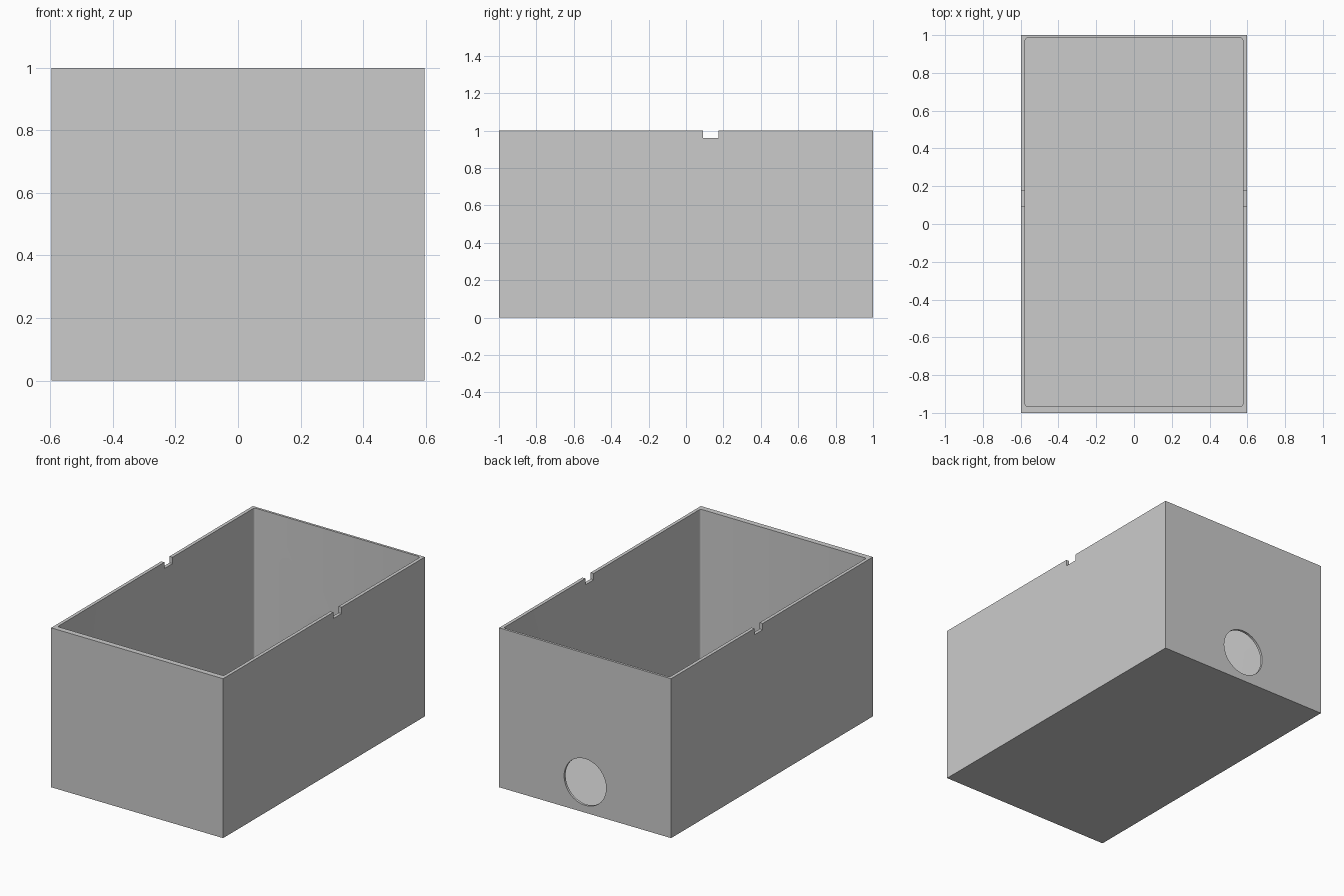
import bpy
import bmesh

if "Cube" in bpy.data.objects:
    bpy.data.objects.remove(bpy.data.objects["Cube"], do_unlink=True)

HALF_X, HALF_Y, HEIGHT = 0.597, 1.0, 1.0
SIDE_WALL, FRONT_WALL, BACK_WALL, FLOOR = 0.021, 0.035, 0.015, 0.025

grey = bpy.data.materials.new("light_grey")
grey.use_nodes = True
grey.diffuse_color = (0.6, 0.6, 0.6, 1)
grey.node_tree.nodes["Principled BSDF"].inputs["Base Color"].default_value = (0.6, 0.6, 0.6, 1)


def block(name, low, high, corner=0):
    """Box between two corners, with optionally rounded vertical edges."""
    bm = bmesh.new()
    bmesh.ops.create_cube(bm, size=1)
    for v in bm.verts:
        v.co = [low[i] if v.co[i] < 0 else high[i] for i in range(3)]
    if corner:
        upright = [e for e in bm.edges if abs(e.verts[0].co.z - e.verts[1].co.z) > 0.1]
        bmesh.ops.bevel(bm, geom=upright, offset=corner, segments=4, profile=0.5,
                        affect='EDGES')
    mesh = bpy.data.meshes.new(name)
    bm.to_mesh(mesh)
    bm.free()
    mesh.materials.append(grey)
    obj = bpy.data.objects.new(name, mesh)
    bpy.context.collection.objects.link(obj)
    return obj


def cut(target, cutter):
    """Subtract the cutter from the target and discard it."""
    cutter.hide_render = True
    mod = target.modifiers.new(cutter.name, 'BOOLEAN')
    mod.operation = 'DIFFERENCE'
    mod.solver = 'EXACT'
    mod.object = cutter
    bpy.context.view_layer.objects.active = target
    bpy.ops.object.modifier_apply(modifier=mod.name)
    bpy.data.objects.remove(cutter, do_unlink=True)


# Solid body of the open box
box = block("open_box", (-HALF_X, -HALF_Y, 0), (HALF_X, HALF_Y, HEIGHT))

# Inner cavity with slightly rounded corners
cut(box, block("cavity",
               (-HALF_X + SIDE_WALL, -HALF_Y + FRONT_WALL, FLOOR),
               (HALF_X - SIDE_WALL, HALF_Y - BACK_WALL, HEIGHT + 0.2), 0.012))

# Matching notches in both side rims
cut(box, block("rim_notches", (-0.8, 0.092, 0.96), (0.8, 0.174, 1.1)))

# Round hole through the back wall
bpy.ops.mesh.primitive_cylinder_add(vertices=64, radius=0.146, depth=0.2,
                                    location=(0, HALF_Y, 0.192),
                                    rotation=(1.5708, 0, 0))
hole = bpy.context.object
hole.name = "back_hole"
hole.data.materials.append(grey)
cut(box, hole)

# Smooth the hole and inner corners, keep the edges sharp
bpy.ops.object.select_all(action='DESELECT')
box.select_set(True)
bpy.context.view_layer.objects.active = box
bpy.ops.object.shade_smooth_by_angle(angle=0.6)
